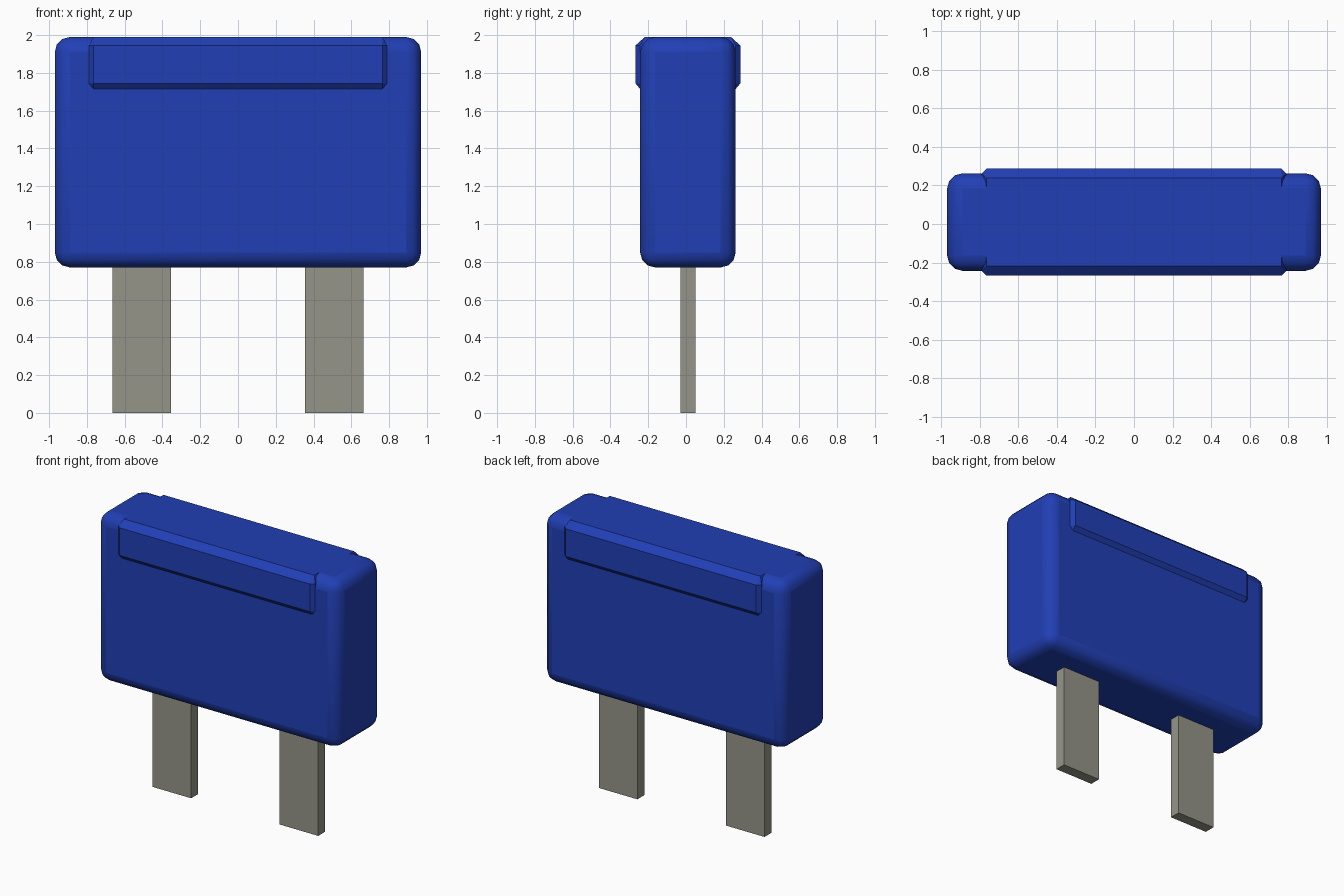
import bpy, bmesh

if "Cube" in bpy.data.objects:
    bpy.data.objects.remove(bpy.data.objects["Cube"])

YC = 0.01  # depth centre of the solid parts


def material(name, rgb):
    m = bpy.data.materials.new(name)
    m.diffuse_color = (*rgb, 1)
    m.use_nodes = True
    m.node_tree.nodes["Principled BSDF"].inputs["Base Color"].default_value = m.diffuse_color
    return m


blue = material("blue_plastic", (0.015, 0.05, 0.46))
metal = material("dull_metal", (0.30, 0.30, 0.25))


def add_object(name, bm, mat):
    bmesh.ops.recalc_face_normals(bm, faces=bm.faces)
    mesh = bpy.data.meshes.new(name)
    bm.to_mesh(mesh)
    bm.free()
    mesh.materials.append(mat)
    ob = bpy.data.objects.new(name, mesh)
    bpy.context.collection.objects.link(ob)
    return ob


def box(name, x, y, z, mat):
    bm = bmesh.new()
    bmesh.ops.create_cube(bm, size=1)
    for v in bm.verts:
        v.co = [r[0] if c < 0 else r[1] for c, r in zip(v.co, (x, y, z))]
    return add_object(name, bm, mat)


# Rounded plastic body
body = box("body", (-0.97, 0.97), (YC - 0.253, YC + 0.253), (0.77, 1.99), blue)
bevel = body.modifiers.new("rounded_edges", 'BEVEL')
bevel.width = 0.08
bevel.segments = 3
bpy.context.view_layer.objects.active = body
body.select_set(True)
bpy.ops.object.shade_smooth_by_angle(angle=0.7)

# Raised grip rim: hull of its front, back, side, top and bottom faces
bm = bmesh.new()
for sx in (-1, 1):
    for sy in (-1, 1):
        for x, y, z in ((0.765, 0.278, 1.745), (0.765, 0.278, 1.945),
                        (0.79, 0.253, 1.745), (0.79, 0.253, 1.945),
                        (0.765, 0.253, 1.715), (0.765, 0.228, 1.99)):
            bm.verts.new((sx * x, YC + sy * y, z))
bmesh.ops.convex_hull(bm, input=bm.verts)
bmesh.ops.dissolve_limit(bm, angle_limit=0.01, verts=bm.verts, edges=bm.edges)
add_object("grip_rim", bm, blue)

# Two flat contact blades
for side, x in (("left", (-0.665, -0.355)), ("right", (0.355, 0.665))):
    box(side + "_blade", x, (YC - 0.04, YC + 0.04), (0, 0.80), metal)
